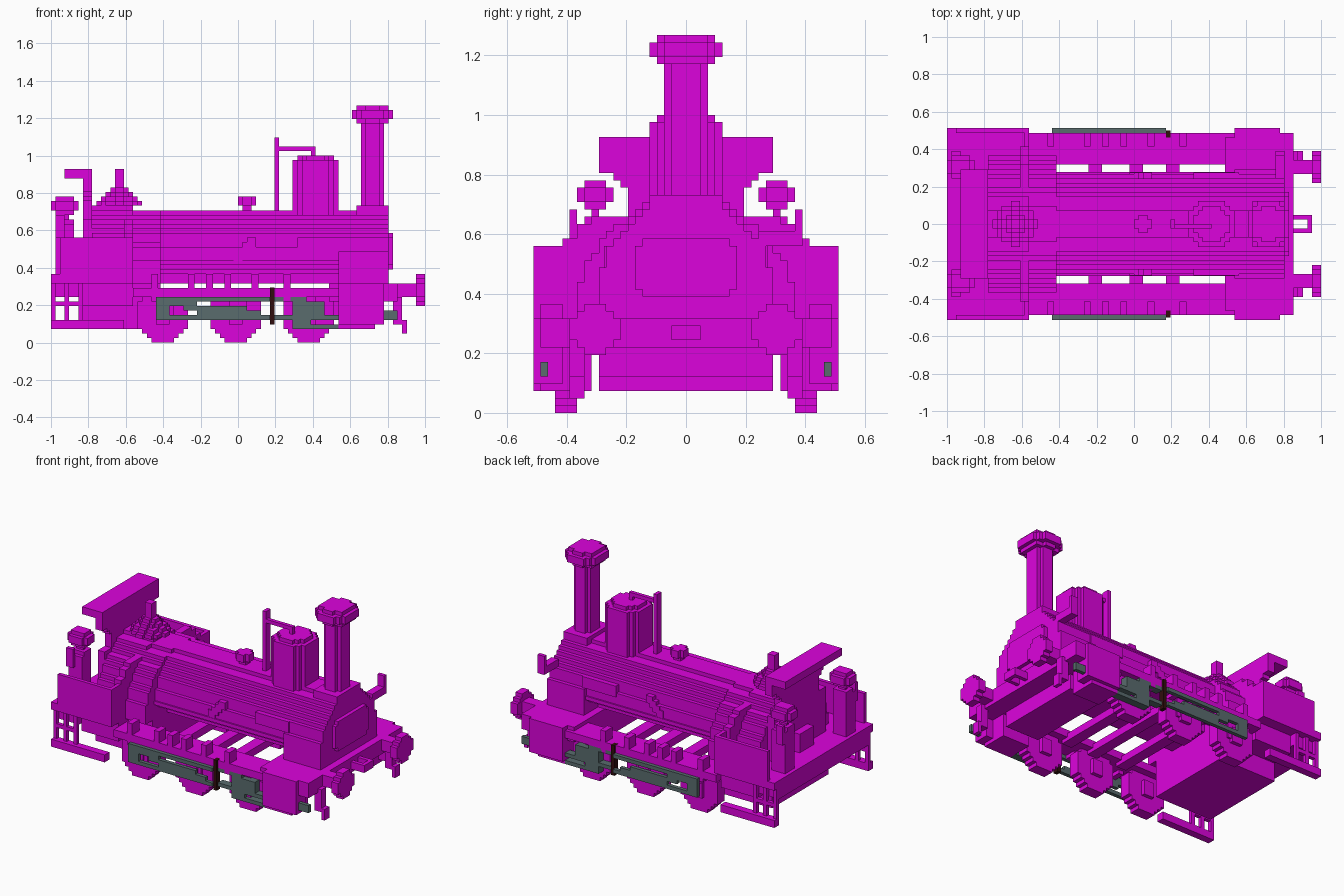
import bpy, bmesh, math

if "Cube" in bpy.data.objects:
    bpy.data.objects.remove(bpy.data.objects["Cube"], do_unlink=True)

UNIT = 2 / 82  # edge of one block


def material(name, colour):
    mat = bpy.data.materials.new(name)
    mat.use_nodes = True
    mat.diffuse_color = (*colour, 1)
    mat.node_tree.nodes["Principled BSDF"].inputs["Base Color"].default_value = (*colour, 1)
    return mat


magenta = material("magenta", (0.72, 0.001, 0.72))
steel = material("steel_grey", (0.1, 0.15, 0.155))
brown = material("dark_brown", (0.03, 0.004, 0.004))


def part(name, mat, boxes, mirror=False):
    """One object from boxes given as (x range, y range, z range) in blocks."""
    bm = bmesh.new()
    if mirror:
        boxes = boxes + [(x, (-y[1], -y[0]), z) for x, y, z in boxes]
    for spans in boxes:
        lo = [s[0] for s in spans]
        hi = [s[1] for s in spans]
        verts = bmesh.ops.create_cube(bm, size=1)["verts"]
        for v in verts:
            v.co = [UNIT * (hi[i] if v.co[i] > 0 else lo[i]) for i in range(3)]
    mesh = bpy.data.meshes.new(name)
    bm.to_mesh(mesh)
    bm.free()
    mesh.materials.append(mat)
    obj = bpy.data.objects.new(name, mesh)
    bpy.context.collection.objects.link(obj)
    return obj


def disc(axis, centre, radius, span, floor=-99):
    """Stepped round bar along an axis; rows of equal width are merged."""
    a, b = centre
    rows = []
    for row in range(max(floor, math.floor(b - radius)), math.ceil(b + radius)):
        off = abs(row + 0.5 - b)
        if off >= radius:
            continue
        half = math.sqrt(radius ** 2 - off ** 2)
        width = (round(a - half), round(a + half))
        if rows and rows[-1][0] == width:
            rows[-1][2] = row + 1
        else:
            rows.append([width, row, row + 1])
    boxes = []
    for width, low, high in rows:
        if axis == "x":
            boxes.append((span, width, (low, high)))
        elif axis == "y":
            boxes.append((width, span, (low, high)))
        else:
            boxes.append((width, (low, high), span))
    return boxes


# Boiler, firebox and smokebox
part("boiler", magenta, disc("x", (0, 18), 11, (-17, 23), floor=17))
part("boiler_belly", magenta, [((-17, 23), (-6, 6), (13, 15)), ((-17, 23), (-8, 8), (15, 16)),
                               ((-17, 23), (-10, 10), (16, 17))])
part("firebox", magenta, disc("x", (0, 14), 15, (-32, -17), floor=13))
part("firebox_crown", magenta, disc("x", (0, 18), 12, (-32, -23), floor=13))
part("smokebox", magenta, disc("x", (0, 17), 12, (22, 33), floor=13)
     + [((22, 33), (-12, 12), (9, 18))])
part("smokebox_door", magenta, [((33, 34), (-7, 7), (17, 23)), ((33, 34), (-6, 6), (16, 24))])
part("boiler_rail", magenta, [((-17, 22), (11, 11.4), (17, 18))], True)
part("boiler_plate", magenta, [((13, 23), (10, 11.3), (20, 23))], True)
part("boiler_lever", magenta,
     [((i, i + 2), (10, 11.3), (19 + i, 21 + i)) for i in range(-1, 3)], True)

# Chimney, steam dome, filler and whistle post
part("chimney", magenta, disc("z", (29.5, 0), 3, (29, 48)))
part("chimney_collar", magenta, disc("z", (29.5, 0), 4, (48, 52)))
part("chimney_cap", magenta, disc("z", (29.5, 0), 5, (49, 51)))
part("smokebox_saddle", magenta, [((26, 33), (-5, 5), (28, 30))])
part("steam_dome", magenta, disc("z", (17, 0), 5.4, (28, 40)) + disc("z", (17, 0), 4, (40, 41)))
part("filler_cap", magenta, [((1, 3), (-1, 1), (28, 32)), ((0, 4), (-1, 1), (30, 32)),
                             ((1, 3), (-2, 2), (30, 32))])
part("whistle_post", magenta, [((8, 9), (-1, 1), (28, 45)), ((9, 17), (-1, 0), (42, 43)),
                               ((16, 17), (-1, 0), (41, 43))])

# Safety valve: stacked shrinking discs
valve = [((-27, -25), (-1, 1), (29, 38))]
for step in range(4):
    valve += disc("z", (-26, 0), 4.6 - step, (30 + step, 31 + step))
part("safety_valve", magenta, valve)

# Cab
part("cab_floor", magenta, [((-41, -23), (-21, 21), (13, 15))])
part("cab_side", magenta, [((-39, -23), (20, 21), (15, 23)), ((-24, -23), (14, 21), (15, 23))], True)
part("cab_shoulder", magenta, [((-25, -23), (-17, 17), (15, 24)), ((-25, -23), (-15, 15), (24, 26)),
                               ((-25, -23), (-13, 13), (26, 27))])
part("cab_screen", magenta, [((-34, -32), (-12, 12), (33, 38)), ((-34, -32), (-10, 10), (32, 33)),
                             ((-34, -32), (-9, 9), (31, 32)), ((-34, -32), (-8, 8), (15, 31))])
part("cab_canopy", magenta, [((-38, -34), (-12, 12), (36, 38))])
part("backhead", magenta, [((-34, -32), (-11, 11), (15, 27)), ((-36, -34), (-3, 3), (15, 20))])
part("lamp_column", magenta, [((-40, -36), (11, 15), (15, 26)), ((-40, -36), (11, 14), (26, 27)),
                              ((-39, -37), (12, 13), (27, 28)), ((-40, -38), (15, 16), (23, 28))], True)
part("rear_lamp", magenta, [((-41, -35), (11, 14), (29, 31)), ((-40, -36), (10, 15), (29, 31)),
                            ((-40, -36), (11, 14), (28, 32))], True)

# Low outer frames, with the boiler carried clear above them
part("outer_frame", magenta, [((-23, 22), (13, 20), (10, 12))], True)
part("front_deck", magenta, [((20, 33), (-19, 19), (9, 13))])
part("spring_post", magenta,
     [((x, x + 1.5), (17, 20), (9, 15)) for x in (-19, -11, -7, -3, 3, 10)], True)
part("axle_guard", magenta,
     [((x - 2, x + 2), (17, 18.5), (5, 10)) for x in (-16, 0, 15)], True)
part("cross_beam", magenta, [((x - 1, x + 2), (-15, 15), (9, 11)) for x in (-9, 0, 8)])
part("rear_box", magenta, [((-34, -17), (-12, 12), (3, 13)), ((-34, -23), (-18, 18), (8, 13))])
part("rear_beam", magenta, [((-41, -34), (-19, 19), (10, 13))])
part("front_box", magenta, [((20, 30), (-12, 12), (5, 13))])

# Solid wheels with hubs
for number, x in enumerate((-16.5, -0.5, 15.5)):
    part("wheel_pair_" + str(number + 1), magenta,
         disc("y", (x, 6), 6, (15, 18)) + disc("y", (x, 6), 2, (14, 19)), True)

# Cylinders, footsteps, buffers and coupling
part("cylinder", magenta, [((22, 30), (13, 20), (3, 12)), ((22, 32), (17, 21), (4, 12)),
                           ((22, 32), (18, 21), (12, 13))], True)
part("footstep", magenta, [((-41, -25), (19, 21), (3, 5)), ((-41, -34), (19, 20), (8, 9))]
     + [((x, x + 1), (19, 20), (3, 13)) for x in (-41, -38, -35)], True)
part("buffer_beam", magenta, [((32, 35), (-20, 20), (9, 13))])
part("buffer", magenta, disc("x", (12.5, 11.5), 1.5, (35, 39))
     + disc("x", (12.5, 11.5), 3.6, (39, 41)), True)
part("guard_iron", magenta, [((34, 36), (14, 16), (4, 10)), ((36, 37), (14, 16), (2, 5))], True)
part("coupling", magenta, [((35, 39), (1, 2), (10, 12)), ((38, 39), (0, 1), (10, 12))], True)
part("front_lamp", magenta, [((31, 33), (15, 16), (23, 28)), ((31, 33), (10, 16), (23, 25))])

# Rods outside the frame, crosshead and guides tucked behind the cylinder
part("connecting_rods", steel, [
    ((-17, 7), (20, 21), (9, 10)), ((-18, 7), (20, 21), (5, 6)),
    ((-18, -15), (20, 21), (5, 10)), ((-15, -9), (20, 21), (8, 9)),
    ((-12, 2), (20, 21), (7, 8)), ((-9, 5), (20, 21), (6, 7)),
], True)
part("crosshead", steel, [((12, 16), (18, 20), (3, 9)), ((16, 19), (18, 20), (5, 9)),
                          ((12, 22), (18, 20), (3, 4)), ((8, 15), (18, 20), (9, 10)),
                          ((8, 22), (18, 20), (5, 6))], True)
part("piston_tail", steel, [((32, 35), (19, 20), (5, 7))], True)
part("motion_bracket", brown, [((7, 8), (19, 20.5), (4, 12.1))], True)
